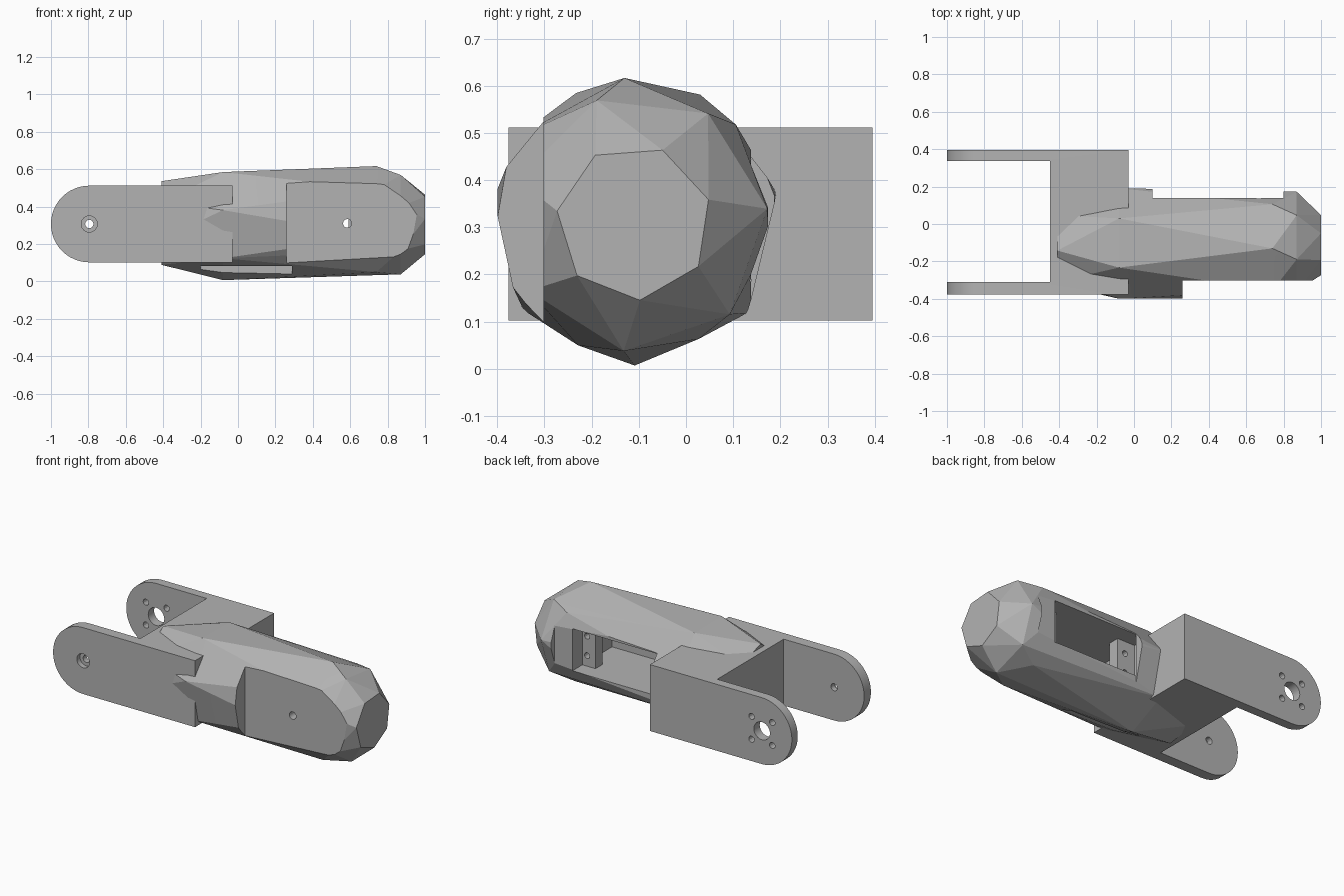
import bpy, bmesh
from math import sin, cos, radians, pi
from mathutils import Matrix, Vector

cube = bpy.data.objects.get("Cube")
if cube:
    bpy.data.objects.remove(cube, do_unlink=True)

grey = bpy.data.materials.new("plain_grey")
grey.use_nodes = True
grey.diffuse_color = (0.45, 0.45, 0.45, 1)
grey.node_tree.nodes["Principled BSDF"].inputs["Base Color"].default_value = (0.45, 0.45, 0.45, 1)


def make(name, bm):
    bmesh.ops.recalc_face_normals(bm, faces=bm.faces[:])
    mesh = bpy.data.meshes.new(name)
    bm.to_mesh(mesh)
    bm.free()
    mesh.materials.append(grey)
    obj = bpy.data.objects.new(name, mesh)
    bpy.context.collection.objects.link(obj)
    return obj


def box(name, x, y, z):
    bm = bmesh.new()
    bmesh.ops.create_cube(bm, size=1)
    for v in bm.verts:
        v.co = Vector([lo + (c + 0.5) * (hi - lo) for c, (lo, hi) in zip(v.co, (x, y, z))])
    return make(name, bm)


def pin(name, x, z, r, y, sides=24):
    """Cylinder along y between two depths."""
    bm = bmesh.new()
    place = Matrix.Translation((x, (y[0] + y[1]) / 2, z)) @ Matrix.Rotation(pi / 2, 4, 'X')
    bmesh.ops.create_cone(bm, cap_ends=True, segments=sides, radius1=r, radius2=r,
                          depth=y[1] - y[0], matrix=place)
    return make(name, bm)


def combine(target, others, operation='DIFFERENCE'):
    bpy.context.view_layer.objects.active = target
    for other in others:
        other.hide_render = True
        mod = target.modifiers.new("cut", 'BOOLEAN')
        mod.operation, mod.solver, mod.object = operation, 'EXACT', other
        bpy.ops.object.modifier_apply(modifier=mod.name)
        bpy.data.objects.remove(other, do_unlink=True)


# Faceted shell: hull of twisted seven-sided rings (x, centre y, centre z, radius, turn)
rings = [(-0.41, -0.11, 0.308, 0.23, 98),
         (-0.08, -0.105, 0.31, 0.303, 115),
         (0.74, -0.115, 0.322, 0.295, 93),
         (0.87, -0.10, 0.31, 0.274, 109),
         (1.0, -0.11, 0.31, 0.165, 120)]
bm = bmesh.new()
for x, cy, cz, r, turn in rings:
    for i in range(7):
        a = radians(turn + i * 360 / 7)
        bm.verts.new((x, cy + r * cos(a), cz + r * sin(a)))
bmesh.ops.convex_hull(bm, input=bm.verts[:])
bmesh.ops.dissolve_limit(bm, angle_limit=radians(1), verts=bm.verts[:], edges=bm.edges[:])
shell = make("faceted_shell", bm)

# Flats, rear pocket, lower notch and axle hole
combine(shell, [
    box("front_flat_cutter", (0.26, 1.2), (-0.6, -0.302), (-0.2, 0.9)),
    box("rear_flat_cutter", (0.1, 0.8), (0.138, 0.5), (-0.2, 0.9)),
    box("pocket_cutter", (0.03, 0.68), (-0.25, 0.138), (0.185, 0.445)),
    box("pocket_mouth_cutter", (0.1, 0.68), (0.1, 0.3), (0.185, 0.445)),
    box("notch_cutter", (-0.2, 0.29), (-0.6, -0.19), (-0.2, 0.083)),
    pin("axle_cutter", 0.585, 0.31, 0.023, (-0.5, -0.2)),
])

# Mounting tabs at both ends of the pocket, each with two screw holes
for name, x0, x1 in (("left_mount_tab", 0.59, 0.685), ("right_mount_tab", 0.025, 0.15)):
    tab = box(name, (x0, x1), (-0.03, 0.04), (0.18, 0.45))
    combine(tab, [pin("screw_cutter", (x0 + x1) / 2 + 0.01, z, 0.018, (-0.1, 0.1), 12)
                  for z in (0.25, 0.37)])

# Fork: rounded side profile extruded across, with the middle slot removed
MID, R, PIVOT = 0.307, 0.205, -0.795
bm = bmesh.new()
outline = [(-0.03, MID - R), (-0.03, MID + R)]
for i in range(25):
    a = pi / 2 + pi * i / 24
    outline.append((PIVOT + R * cos(a), MID + R * sin(a)))
face = bm.faces.new([bm.verts.new((x, -0.376, z)) for x, z in outline])
grown = bmesh.ops.extrude_face_region(bm, geom=[face])["geom"]
bmesh.ops.translate(bm, vec=(0, 0.771, 0),
                    verts=[g for g in grown if isinstance(g, bmesh.types.BMVert)])
fork = make("fork", bm)
rear, front = (0.3, 0.5), (-0.5, -0.3)
cutters = [
    box("slot_cutter", (-1.2, -0.45), (-0.31, 0.338), (-0.2, 0.9)),
    # Keeps the fork out of the shell pocket
    pin("rear_pivot_cutter", PIVOT, MID, 0.055, rear),
    pin("front_pivot_cutter", PIVOT, MID, 0.022, front),
    pin("front_counterbore_cutter", PIVOT, MID, 0.043, (-0.5, -0.345)),
]
for i in range(4):
    a = radians(45 + 90 * i)
    cutters.append(pin("horn_screw_cutter", PIVOT + 0.1 * cos(a), MID + 0.1 * sin(a), 0.019, rear, 12))
combine(fork, cutters)

# Smooth round edges, crisp facets
for obj in (shell, fork):
    bpy.ops.object.select_all(action='DESELECT')
    obj.select_set(True)
    bpy.context.view_layer.objects.active = obj
    bpy.ops.object.shade_smooth_by_angle(angle=radians(16) if obj is fork else radians(5))
